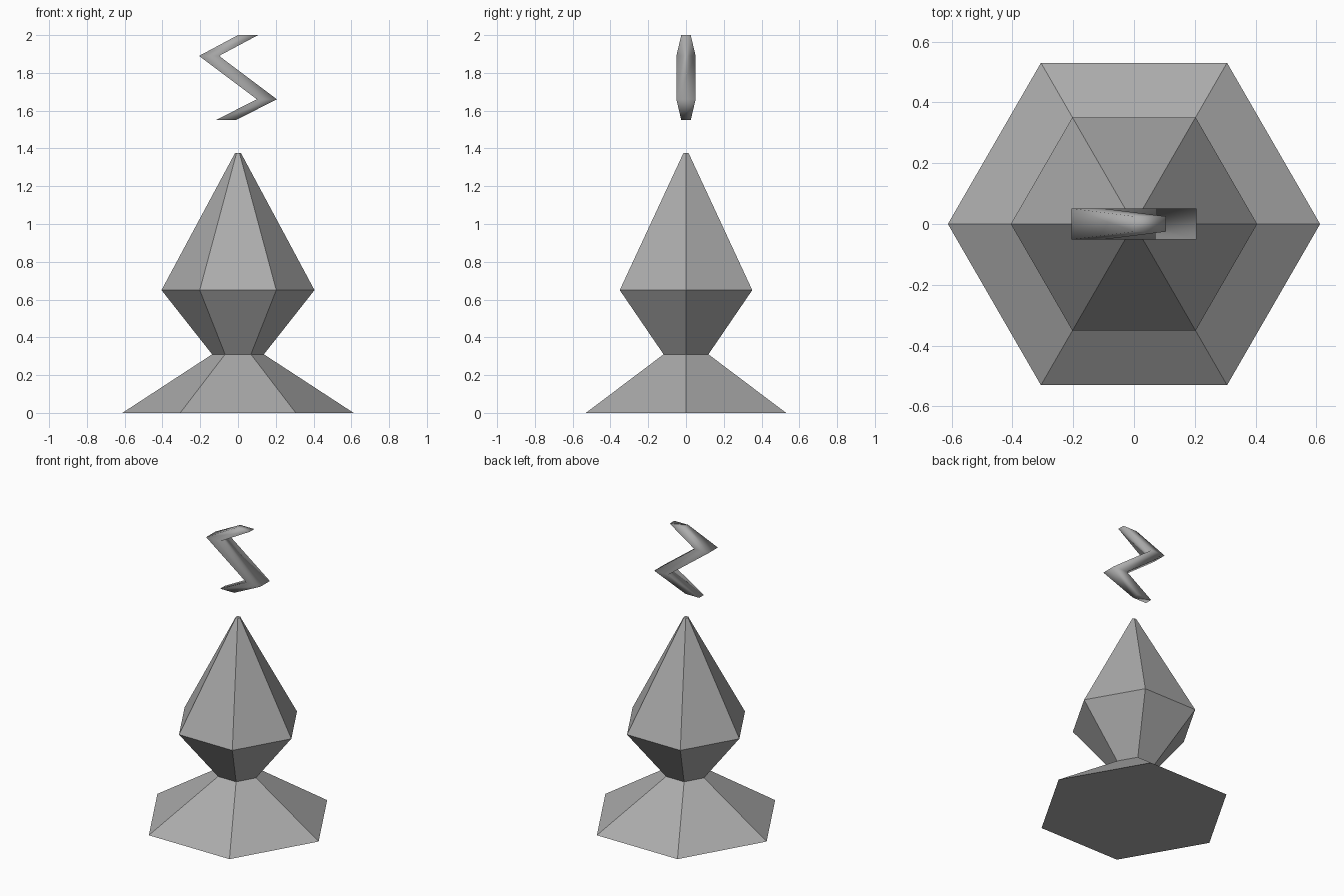
import bpy
import bmesh
from math import cos, sin, pi

default = bpy.data.objects.get("Cube")
if default:
    bpy.data.objects.remove(default, do_unlink=True)

# One grey material for everything
grey = bpy.data.materials.new("stone grey")
colour = (0.41, 0.41, 0.41, 1)
grey.use_nodes = True
grey.diffuse_color = colour
grey.node_tree.nodes["Principled BSDF"].inputs["Base Color"].default_value = colour


def skin(name, rings, smooth):
    """Join a stack of equal rings of points into a closed solid."""
    bm = bmesh.new()
    loops = [[bm.verts.new(p) for p in ring] for ring in rings]
    for low, high in zip(loops, loops[1:]):
        for i in range(len(low)):
            j = (i + 1) % len(low)
            bm.faces.new((low[i], low[j], high[j], high[i]))
    bm.faces.new(loops[0][::-1])
    bm.faces.new(loops[-1])
    bmesh.ops.recalc_face_normals(bm, faces=bm.faces)
    mesh = bpy.data.meshes.new(name)
    bm.to_mesh(mesh)
    bm.free()
    mesh.materials.append(grey)
    for face in mesh.polygons:
        face.use_smooth = smooth
    obj = bpy.data.objects.new(name, mesh)
    bpy.context.collection.objects.link(obj)
    return obj


def hexagon(radius, z):
    return [(radius * cos(i * pi / 3), radius * sin(i * pi / 3), z) for i in range(6)]


# Flared foot and faceted gem, one six-sided profile
profile = [(0.612, 0), (0.137, 0.31), (0.405, 0.65), (0.015, 1.377)]
skin("pedestal_gem", [hexagon(r, z) for r, z in profile], False)

# Floating zigzag bolt: left edge x, height, half depth of each section
WIDTH = 0.106
path = [(-0.118, 1.55, 0.025), (0.1, 1.66, 0.051),
        (-0.206, 1.89, 0.051), (0, 2, 0.025)]
sections = [[(x, -d, z), (x + WIDTH, -d, z), (x + WIDTH, d, z), (x, d, z)]
            for x, z, d in path]
skin("zigzag_bolt", sections, True)
